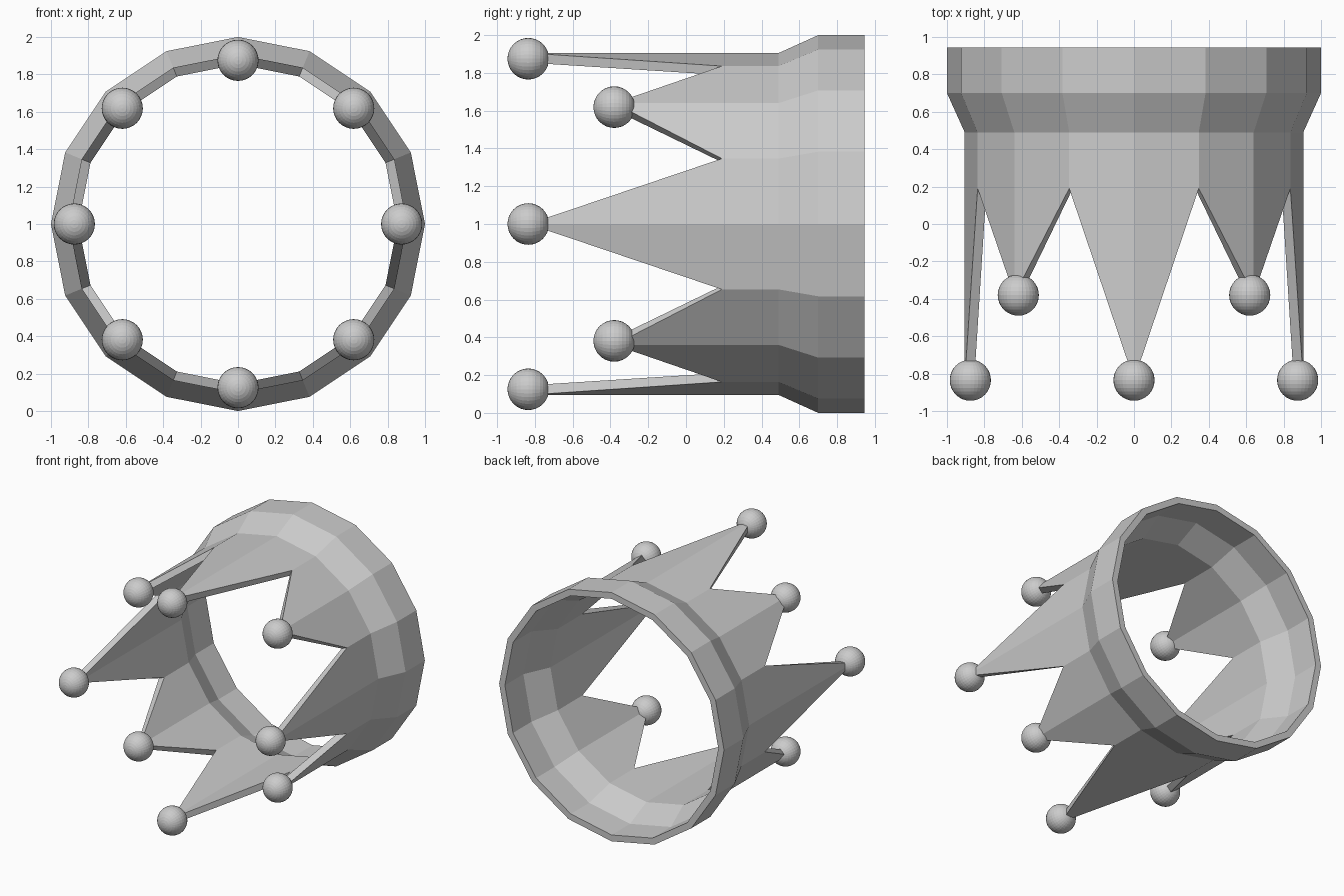
import bpy
import bmesh
from math import sin, cos, pi
from mathutils import Matrix, Vector

cube = bpy.data.objects.get("Cube")
if cube:
    bpy.data.objects.remove(cube, do_unlink=True)

SIDES = 16
BAND_R, WALL_R, BALL_R = 1.0, 0.905, 0.11
BACK, BAND_FRONT, WALL_BACK, VALLEY = 0.945, 0.70, 0.49, 0.19
LONG_TIP, SHORT_TIP = -0.835, -0.38


def ring_point(i, radius, y):
    """Point on the crown's ring, whose axis runs along y."""
    a = 2 * pi * i / SIDES
    return Vector((radius * sin(a), y, 1 + radius * cos(a)))


def point_depth(i):
    """Front edge: valleys on odd columns, long and short tips in turn."""
    if i % 2:
        return VALLEY
    return LONG_TIP if i % 4 == 0 else SHORT_TIP


def add_object(name, bm):
    mesh = bpy.data.meshes.new(name)
    bm.to_mesh(mesh)
    bm.free()
    obj = bpy.data.objects.new(name, mesh)
    bpy.context.collection.objects.link(obj)
    return obj


# Crown wall: flared band and pointed front edge
bm = bmesh.new()
columns = []
for i in range(SIDES):
    profile = [(BAND_R, BACK), (BAND_R, BAND_FRONT),
               (WALL_R, WALL_BACK), (WALL_R, point_depth(i))]
    columns.append([bm.verts.new(ring_point(i, r, y)) for r, y in profile])
for i, col in enumerate(columns):
    nxt = columns[(i + 1) % SIDES]
    for k in range(len(col) - 1):
        bm.faces.new((col[k], nxt[k], nxt[k + 1], col[k + 1]))

# Make every face point away from the axis
bm.normal_update()
axis_point = Vector((0, 0, 1))
for face in bm.faces:
    out = face.calc_center_median() - axis_point
    out.y = 0
    if face.normal.dot(out) < 0:
        face.normal_flip()
crown = add_object("crown_wall", bm)
shell = crown.modifiers.new("wall_thickness", 'SOLIDIFY')
shell.thickness = 0.05
shell.offset = -1
shell.use_even_offset = True

# Balls on the tips
for n, i in enumerate(range(0, SIDES, 2), 1):
    centre = ring_point(i, 0.875, point_depth(i))
    bm = bmesh.new()
    bmesh.ops.create_uvsphere(bm, u_segments=32, v_segments=16, radius=BALL_R,
                              matrix=Matrix.Rotation(pi / 2, 4, 'X'))
    ball = add_object(f"tip_ball_{n}", bm)
    ball.location = centre
